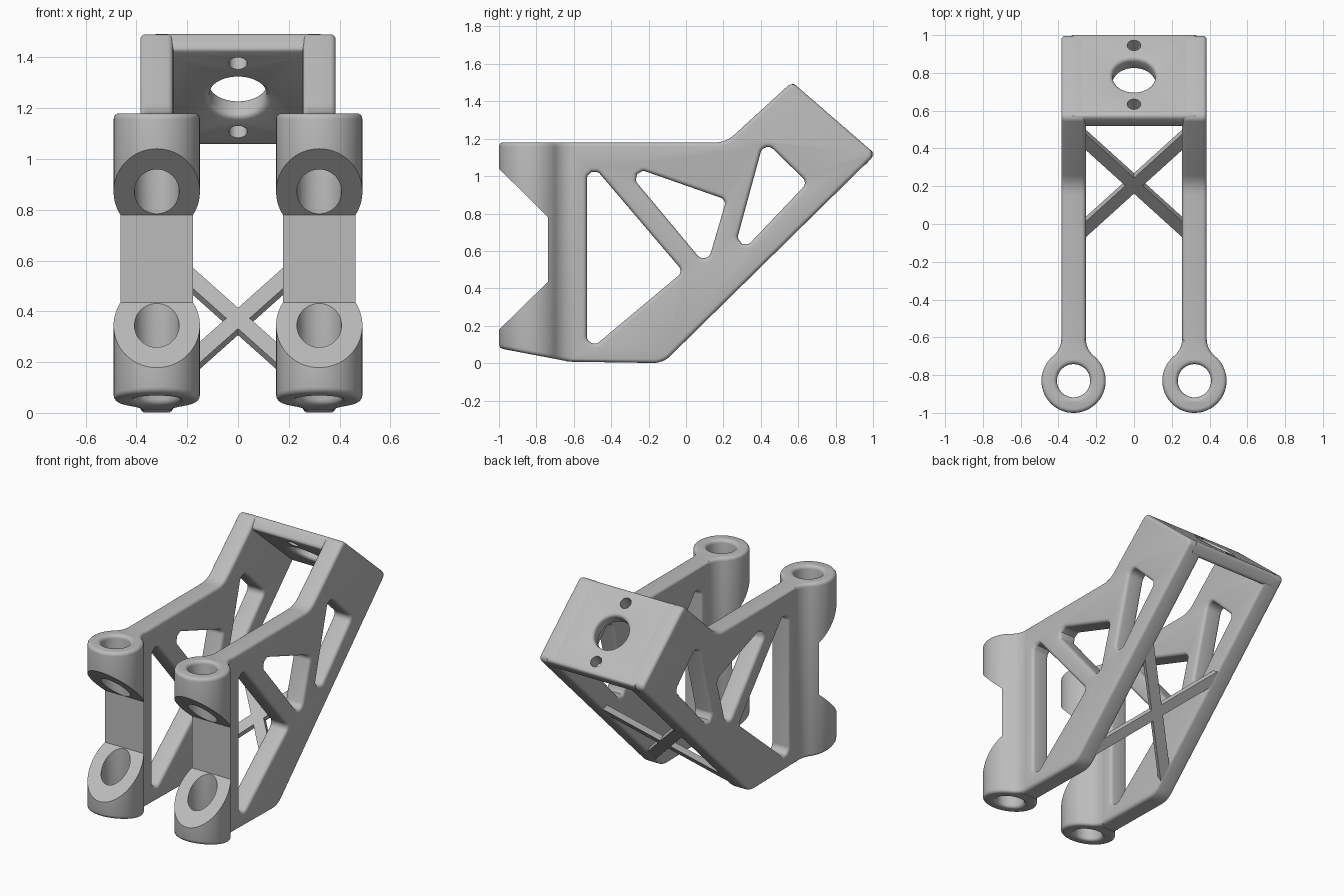
import bpy, bmesh
from math import sin, cos, radians
from mathutils import Matrix, Vector

if "Cube" in bpy.data.objects:
    bpy.data.objects.remove(bpy.data.objects["Cube"])

grey = bpy.data.materials.new("light_grey")
grey.use_nodes = True
grey.diffuse_color = (0.5, 0.5, 0.5, 1)
grey.node_tree.nodes["Principled BSDF"].inputs["Base Color"].default_value = (0.5, 0.5, 0.5, 1)

EDGE = 0.022        # rounding of the outer edges
ARM_X = 0.32        # centre of each side arm
ARM_T = 0.13        # arm thickness


def arc(cx, cy, r, a0, a1, n=10):
    angles = [radians(a0 + (a1 - a0) * i / n) for i in range(n + 1)]
    return [(cx + r * cos(a), cy + r * sin(a)) for a in angles]


def circle(cx, cy, r, n=48):
    return arc(cx, cy, r, 0, 360, n)[:-1]


def rounded(corners, n=6):
    """Polygon of (u, v, radius) corners with tangent arcs."""
    out = []
    for i, (u, v, r) in enumerate(corners):
        p = Vector((u, v))
        if r == 0:
            out.append((u, v))
            continue
        a = (Vector(corners[i - 1][:2]) - p).normalized()
        b = (Vector(corners[(i + 1) % len(corners)][:2]) - p).normalized()
        half = a.angle(b) / 2
        centre = p + (a + b).normalized() * (r / sin(half))
        start = p + a * (r / sin(half) * cos(half)) - centre
        end = p + b * (r / sin(half) * cos(half)) - centre
        for k in range(n + 1):
            t = k / n
            d = start.lerp(end, t).normalized() * r
            out.append(tuple(centre + d))
    return out


def frame(x_axis, y_axis, origin):
    x, y = Vector(x_axis).normalized(), Vector(y_axis).normalized()
    m = Matrix((x, y, x.cross(y))).transposed().to_4x4()
    m.translation = Vector(origin)
    return m


def solid(name, outlines, depth, matrix, edge=EDGE):
    """Extruded outline with holes and rounded rims."""
    curve = bpy.data.curves.new(name, "CURVE")
    curve.dimensions = "2D"
    curve.fill_mode = "BOTH"
    curve.extrude = depth / 2 - edge
    curve.bevel_depth = edge
    curve.bevel_resolution = 3
    curve.offset = -edge
    for pts in outlines:
        s = curve.splines.new("POLY")
        s.points.add(len(pts) - 1)
        for p, (u, v) in zip(s.points, pts):
            p.co = (u, v, 0, 1)
        s.use_cyclic_u = True
    temp = bpy.data.objects.new(name, curve)
    mesh = bpy.data.meshes.new_from_object(temp)
    bpy.data.objects.remove(temp)
    bpy.data.curves.remove(curve)
    bm = bmesh.new()
    bm.from_mesh(mesh)
    bmesh.ops.remove_doubles(bm, verts=bm.verts, dist=0.0002)
    bmesh.ops.recalc_face_normals(bm, faces=bm.faces)
    bmesh.ops.transform(bm, matrix=matrix, verts=bm.verts)
    bm.to_mesh(mesh)
    bm.free()
    mesh.materials.clear()
    mesh.materials.append(grey)
    obj = bpy.data.objects.new(name, mesh)
    bpy.context.collection.objects.link(obj)
    return obj


def cut(obj, cutter):
    mod = obj.modifiers.new("cut", "BOOLEAN")
    mod.operation, mod.solver, mod.object = "DIFFERENCE", "EXACT", cutter
    bpy.context.view_layer.update()
    graph = bpy.context.evaluated_depsgraph_get()
    mesh = bpy.data.meshes.new_from_object(obj.evaluated_get(graph))
    obj.modifiers.clear()
    obj.data = mesh
    bpy.data.objects.remove(cutter)


parts = []

# Side arm outline and its three windows, as (y, z, corner radius)
arm_outline = rounded([(-0.64, 0.008, 0), (-0.123, 0, 0.13), (1.013, 1.117, 0.035),
                       (0.567, 1.503, 0.035), (0.213, 1.18, 0.15), (-0.64, 1.18, 0)])
windows = [
    rounded([(-0.53, 1.094, 0.04), (-0.53, 0.058, 0.04), (-0.015, 0.489, 0.035)]),
    rounded([(-0.353, 1.073, 0.04), (0.111, 0.517, 0.04), (0.216, 0.874, 0.035)]),
    rounded([(0.417, 1.192, 0.04), (0.237, 0.531, 0.04), (0.65, 0.965, 0.035)]),
]

# Hinge sleeve plan: round barrel flowing into the arm through fillets
hinge_plan = (arc(0, 0, 0.17, 129.7, 410.3, 48)[:-1] + arc(0.185, 0.223, 0.12, 230.3, 180)
              + arc(-0.185, 0.223, 0.12, 0, -50.3)[:-1])
notch = [(-1.1, 1.14), (-0.738, 0.78), (-0.738, 0.435), (-1.1, 0.08)]

for side, label in ((1, "left"), (-1, "right")):
    x = side * ARM_X
    place = frame((0, 1, 0), (0, 0, 1), (x, 0, 0))
    parts.append(solid(label + "_arm", [arm_outline] + windows, ARM_T, place))

    hinge = solid(label + "_hinge_sleeve", [hinge_plan, circle(0, 0, 0.088)], 1.18,
                  Matrix.Translation((x, -0.83, 0.59)))
    for v in hinge.data.vertices:           # sloping underside
        if v.co.z < 0.1:
            v.co.z += 0.19 * max(0, -0.58 - v.co.y)
    cut(hinge, solid("notch_cutter", [notch], 0.5, place, 0))
    parts.append(hinge)

# Mounting plate across the top end
up = Vector((0, -0.446, 0.386)).normalized()
inward = Vector((1, 0, 0)).cross(up)
THICK = 0.09
centre = Vector((0, 0.79, 1.31)) + inward * (THICK / 2)
plate_frame = frame((1, 0, 0), up, centre)
W, H = 0.33, 0.292
plate = solid("mounting_plate", [[(-W, -H), (W, -H), (W, H), (-W, H)], circle(0, 0, 0.113)],
              THICK, plate_frame)
for v in (-0.206, 0.206):
    cut(plate, solid("bolt_hole_cutter", [circle(0, v, 0.036, 32)], 0.3, plate_frame, 0))
parts.append(plate)

# Crossed braces between the arms, along the sloping underside
slope = Vector((0, 1, 0.984))
for side, label in ((1, "rising_left"), (-1, "rising_right")):
    along = Vector((side * 0.26, 0, 0)) + slope.normalized() * 0.33
    normal = Vector((1, 0, 0)).cross(slope).normalized()
    brace_frame = frame(along, normal.cross(along), (0, 0.215, 0.36))
    L, B = 0.47, 0.036
    parts.append(solid(label + "_brace", [[(-L, -B), (L, -B), (L, B), (-L, B)]],
                       0.036, brace_frame, 0))

# Smooth the round surfaces, keep real edges sharp
bpy.ops.object.select_all(action="DESELECT")
for obj in parts:
    obj.select_set(True)
bpy.context.view_layer.objects.active = parts[0]
bpy.ops.object.shade_smooth_by_angle(angle=radians(35))
